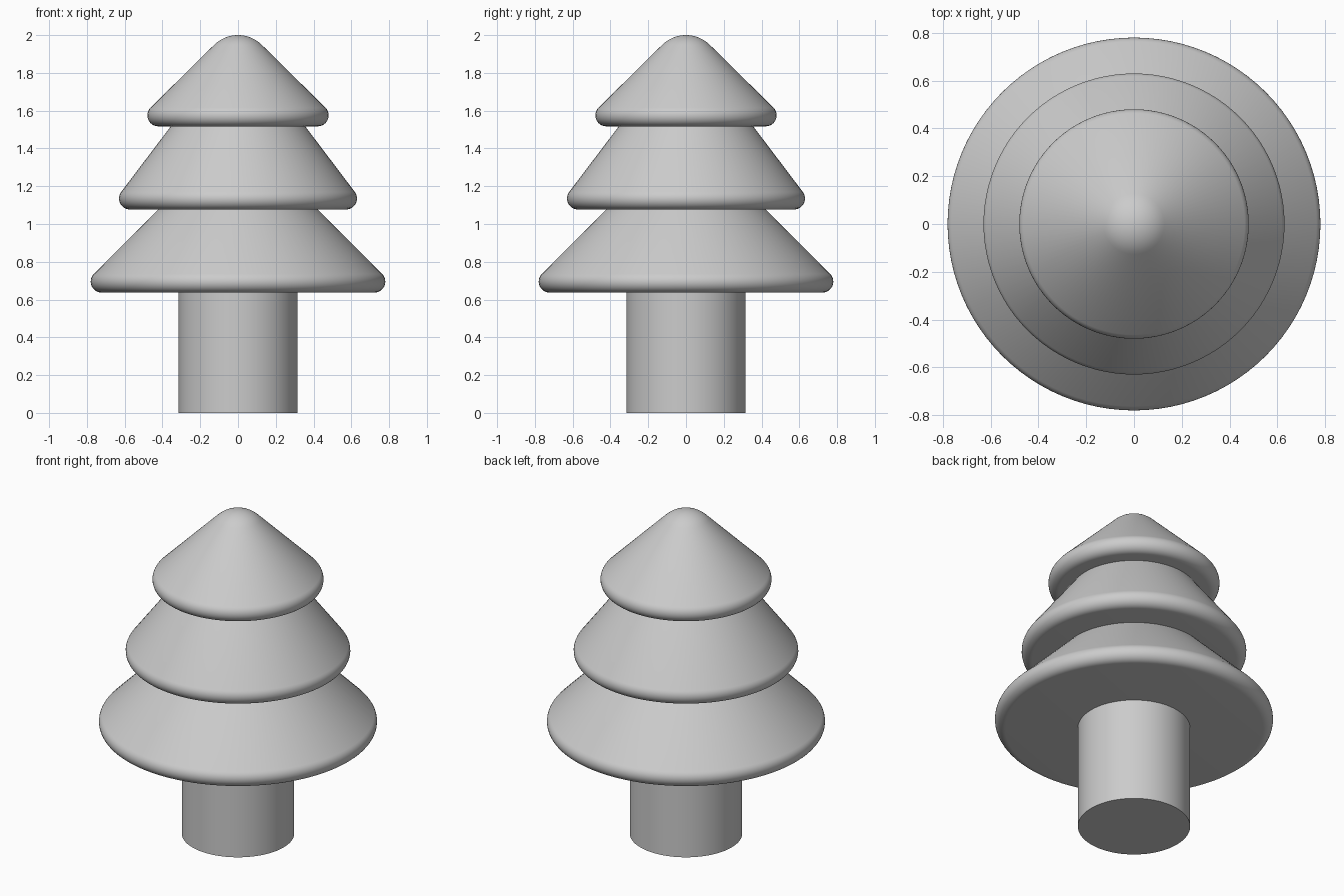
import bpy, bmesh, math

cube = bpy.data.objects.get("Cube")
if cube:
    bpy.data.objects.remove(cube, do_unlink=True)

grey = bpy.data.materials.new("plain grey")
grey.use_nodes = True
GREY = (0.6, 0.6, 0.6, 1)
grey.diffuse_color = GREY
grey.node_tree.nodes["Principled BSDF"].inputs["Base Color"].default_value = GREY

RIM = 0.058  # radius of the rounded rims


def arc(r, z, radius, start, end, steps):
    """Points of an arc around (r, z), angles in degrees."""
    angles = [math.radians(start + (end - start) * i / steps) for i in range(steps + 1)]
    return [(r + radius * math.cos(a), z + radius * math.sin(a)) for a in angles]


def lathe(name, profile, segments=96):
    """Spin a (radius, height) profile around the z axis."""
    bm = bmesh.new()
    verts = [bm.verts.new((max(r, 0), 0, z)) for r, z in profile]
    edges = [bm.edges.new(pair) for pair in zip(verts, verts[1:])]
    bmesh.ops.spin(bm, geom=verts + edges, cent=(0, 0, 0), axis=(0, 0, 1),
                   angle=math.tau, steps=segments, use_duplicate=False)
    bmesh.ops.remove_doubles(bm, verts=bm.verts, dist=1e-5)
    bmesh.ops.recalc_face_normals(bm, faces=bm.faces)
    mesh = bpy.data.meshes.new(name)
    bm.to_mesh(mesh)
    bm.free()
    mesh.materials.append(grey)
    obj = bpy.data.objects.new(name, mesh)
    bpy.context.collection.objects.link(obj)
    bpy.ops.object.select_all(action="DESELECT")
    obj.select_set(True)
    bpy.context.view_layer.objects.active = obj
    bpy.ops.object.shade_smooth_by_angle(angle=math.radians(40))


def tier(name, radius, base, slope, top):
    """Flat underside, rounded rim, straight flank, then the given top points."""
    rim = arc(radius - RIM, base + RIM, RIM, -90, slope, 12)
    lathe(name, [(0, base)] + rim + top)


# Trunk
lathe("trunk", [(0, 0), (0.315, 0), (0.315, 0.66), (0, 0.66)])

# Foliage tiers; the lower two end just inside the tier above
tier("lower_foliage", 0.78, 0.637, 45, [(0.41, 1.09), (0, 1.09)])
tier("middle_foliage", 0.63, 1.077, 37, [(0.35, 1.525), (0, 1.525)])
tier("top_foliage", 0.48, 1.517, 45, arc(0, 1.82, 0.18, 45, 90, 8))
